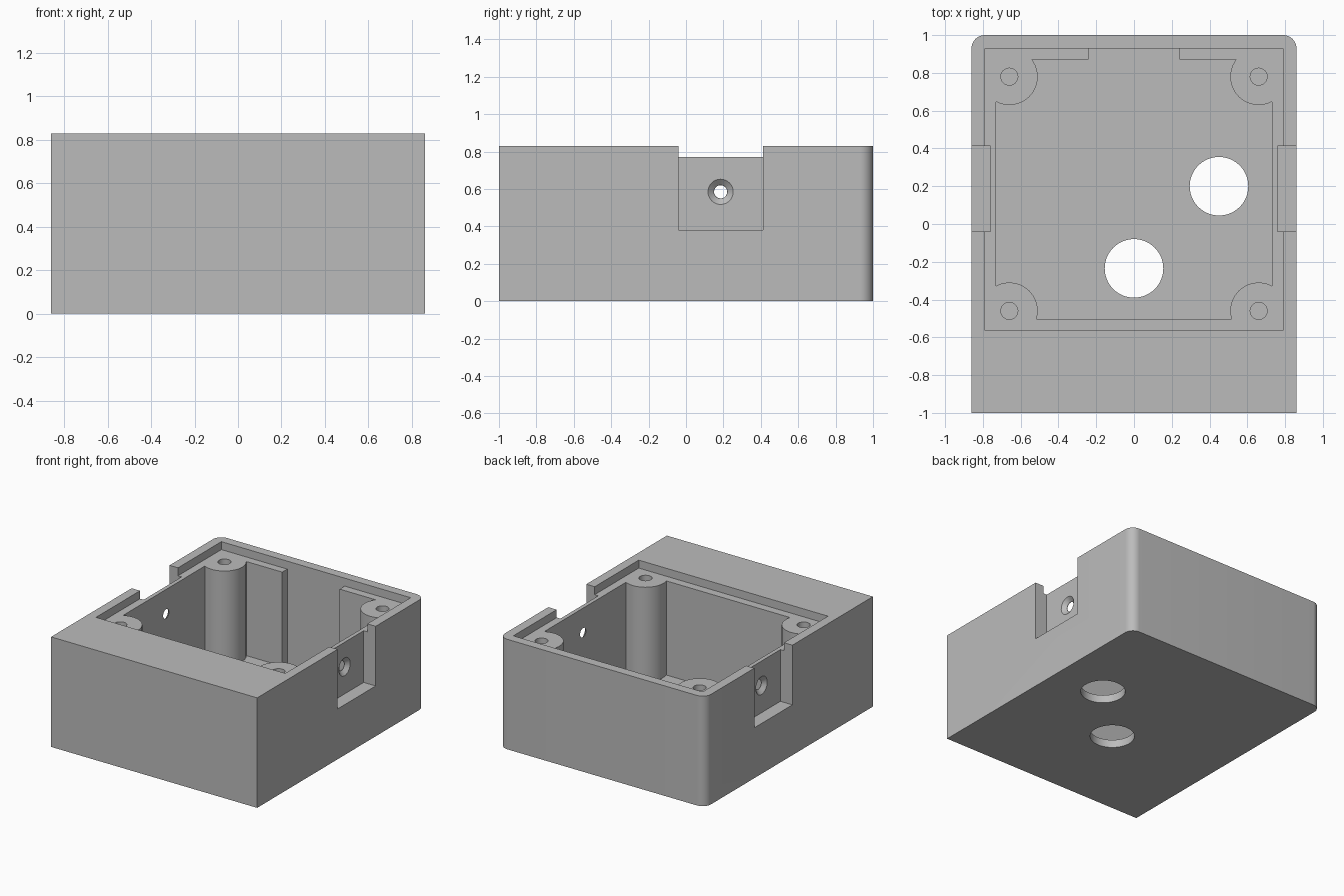
import bpy
import bmesh
from math import sin, cos, pi, atan2, sqrt
from mathutils import Matrix, Vector

if "Cube" in bpy.data.objects:
    bpy.data.objects.remove(bpy.data.objects["Cube"], do_unlink=True)

HALF_W, HEIGHT, FLOOR, LEDGE = 0.86, 0.83, 0.06, 0.77
ABOVE = HEIGHT + 0.1

grey = bpy.data.materials.new("plain grey")
grey.use_nodes = True
colour = (0.5, 0.5, 0.5, 1)
grey.diffuse_color = colour
grey.node_tree.nodes["Principled BSDF"].inputs["Base Color"].default_value = colour


def finish(bm, name):
    bmesh.ops.recalc_face_normals(bm, faces=bm.faces[:])
    mesh = bpy.data.meshes.new(name)
    bm.to_mesh(mesh)
    bm.free()
    mesh.materials.append(grey)
    obj = bpy.data.objects.new(name, mesh)
    bpy.context.collection.objects.link(obj)
    return obj


def prism(name, points, z0, z1):
    """Extrude a plan outline from z0 up to z1."""
    bm = bmesh.new()
    face = bm.faces.new([bm.verts.new((x, y, z0)) for x, y in points])
    top = bmesh.ops.extrude_face_region(bm, geom=[face])["geom"]
    moved = [v for v in top if isinstance(v, bmesh.types.BMVert)]
    bmesh.ops.translate(bm, verts=moved, vec=(0, 0, z1 - z0))
    return finish(bm, name)


def box(name, x0, x1, y0, y1, z0, z1):
    return prism(name, [(x0, y0), (x1, y0), (x1, y1), (x0, y1)], z0, z1)


def cone(name, start, end, r0, r1, segments=48):
    """Round cutter between two points, with a radius at each."""
    a, b = Vector(start), Vector(end)
    turn = Vector((0, 0, 1)).rotation_difference(b - a).to_matrix().to_4x4()
    bm = bmesh.new()
    bmesh.ops.create_cone(bm, cap_ends=True, segments=segments, radius1=r0, radius2=r1,
                          depth=(b - a).length,
                          matrix=Matrix.Translation((a + b) / 2) @ turn)
    return finish(bm, name)


def arc(cx, cy, r, a0, a1, steps):
    return [(cx + r * cos(a0 + (a1 - a0) * i / steps),
             cy + r * sin(a0 + (a1 - a0) * i / steps)) for i in range(steps + 1)]


def mirrored(right_side):
    """Close an outline given for +x, running from front to back."""
    return right_side + [(-x, y) for x, y in reversed(right_side)]


# Case block: square at the front, rounded at the back corners
R = 0.07
case = prism("case", mirrored([(HALF_W, -1)] + arc(HALF_W - R, 1 - R, R, 0, pi / 2, 12)),
             0, HEIGHT)


def cut(cutter):
    cutter.hide_render = True
    mod = case.modifiers.new("cut", "BOOLEAN")
    mod.operation, mod.solver, mod.object = "DIFFERENCE", "EXACT", cutter
    bpy.context.view_layer.objects.active = case
    bpy.ops.object.modifier_apply(modifier=mod.name)
    bpy.data.objects.remove(cutter, do_unlink=True)


# Recess for the lid
cut(box("lid_recess", -0.79, 0.79, -0.565, 0.93, LEDGE, ABOVE))

# Inner cavity, going round the screw posts, with a wide slot in the back wall
WALL, FRONT, BACK, POST, PX = 0.73, -0.503, 0.87, 0.15, 0.66
POST_Y = (-0.46, 0.78)


def post_arc(py, wall_y):
    side = 1 if wall_y > py else -1
    dx, dy = WALL - PX, wall_y - py
    at_side = atan2(-side * sqrt(POST ** 2 - dx ** 2), dx)
    at_end = atan2(dy, -sqrt(POST ** 2 - dy ** 2))
    if side > 0:
        at_end -= 2 * pi
        return arc(PX, py, POST, at_side, at_end, 24)
    at_end += 2 * pi
    return arc(PX, py, POST, at_end, at_side, 24)


outline = post_arc(POST_Y[0], FRONT) + post_arc(POST_Y[1], BACK)
outline += [(0.24, BACK), (0.24, 0.93)]
cut(prism("cavity", mirrored(outline), FLOOR, ABOVE))

# Side pockets, each with a countersunk hole, and screw holes in the posts
HY, HZ = 0.185, 0.585
for s in (-1, 1):
    x0, x1 = sorted((s * 0.76, s * 0.95))
    cut(box("side_pocket", x0, x1, -0.04, 0.413, 0.38, ABOVE))
    cut(cone("side_hole", (s * 0.68, HY, HZ), (s * 0.8, HY, HZ), 0.035, 0.035, 32))
    cut(cone("countersink", (s * 0.733, HY, HZ), (s * 0.763, HY, HZ), 0.036, 0.071, 32))
    for py in POST_Y:
        cut(cone("screw_hole", (s * PX, py, 0.3), (s * PX, py, ABOVE), 0.045, 0.045, 32))

# Two round openings in the floor
for x, y in ((0, -0.235), (0.45, 0.2)):
    cut(cone("floor_opening", (x, y, -0.1), (x, y, 0.2), 0.155, 0.155, 64))

case.select_set(True)
bpy.context.view_layer.objects.active = case
bpy.ops.object.shade_smooth_by_angle(angle=pi / 6)
